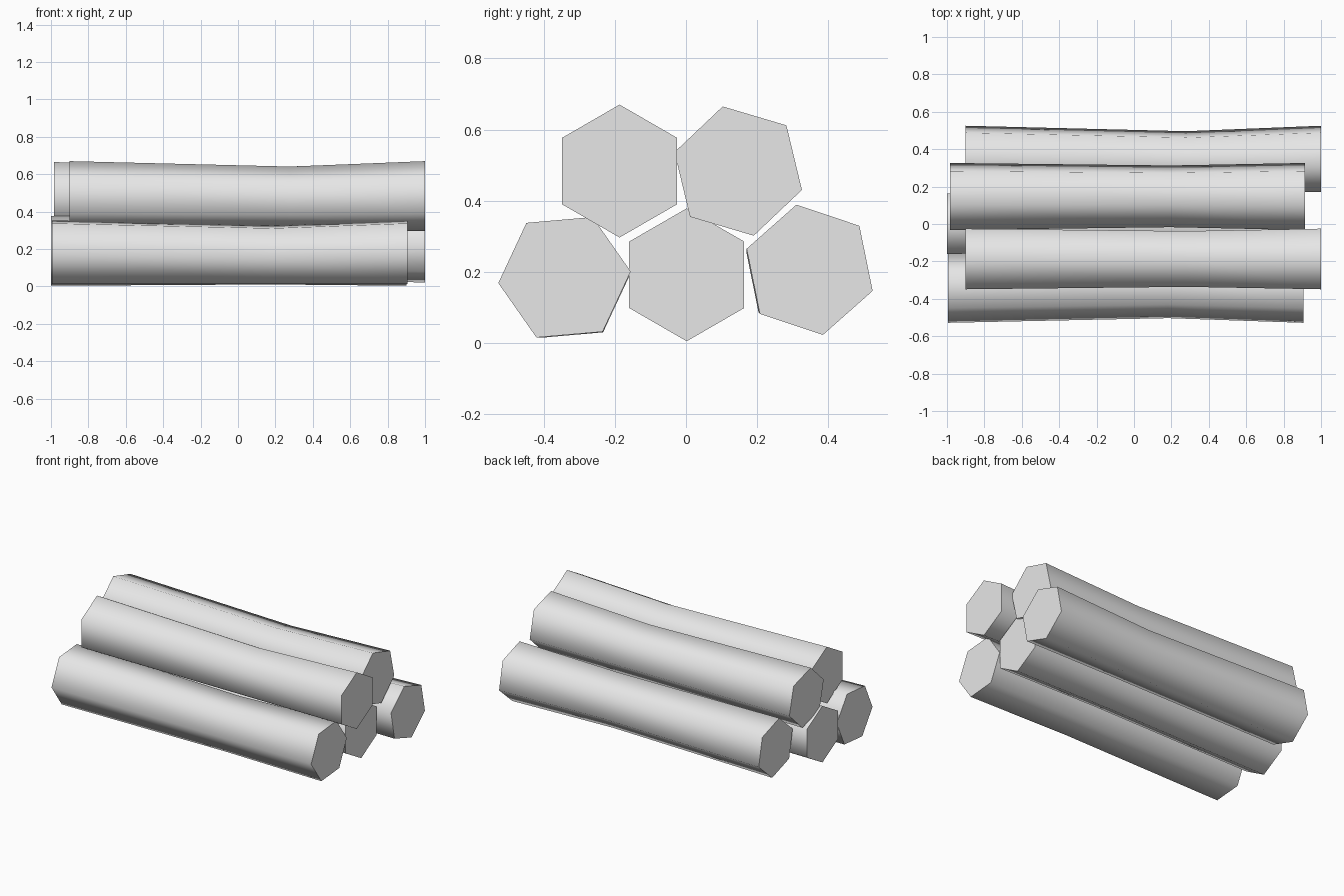
import bpy
import bmesh
from math import cos, sin, radians

cube = bpy.data.objects.get("Cube")
if cube:
    bpy.data.objects.remove(cube, do_unlink=True)

# One plain grey for all the wood
grey = bpy.data.materials.new("light_grey_wood")
grey.use_nodes = True
grey.diffuse_color = (0.8, 0.8, 0.8, 1)
grey.node_tree.nodes["Principled BSDF"].inputs["Base Color"].default_value = (0.8, 0.8, 0.8, 1)

RADIUS = 0.187
LENGTH = 1.9
WAIST_AT = 0.62      # share of the length where the log is thinnest
WAIST_SCALE = 0.92


def make_log(name, start, y, z, turn, dy, dz):
    """Six-sided log along x, with a slightly thinner, offset waist."""
    bm = bmesh.new()
    rings = []
    for t, scale, bend in ((0, 1, 0), (WAIST_AT, WAIST_SCALE, 1), (1, 1, 0)):
        ring = []
        for i in range(6):
            a = radians(turn + 60 * i)
            ring.append(bm.verts.new((start + LENGTH * t,
                                      y + dy * bend + RADIUS * scale * cos(a),
                                      z + dz * bend + RADIUS * scale * sin(a))))
        rings.append(ring)
    # Bark sides
    for r0, r1 in zip(rings, rings[1:]):
        for i in range(6):
            j = (i + 1) % 6
            bm.faces.new((r0[i], r0[j], r1[j], r1[i]))
    # Sawn ends
    bm.faces.new(rings[0])
    bm.faces.new(rings[-1])
    bmesh.ops.recalc_face_normals(bm, faces=bm.faces)
    mesh = bpy.data.meshes.new(name)
    bm.to_mesh(mesh)
    bm.free()
    mesh.materials.append(grey)
    log = bpy.data.objects.new(name, mesh)
    bpy.context.collection.objects.link(log)
    # Round shading on the sides, crisp edge at the ends
    bpy.ops.object.select_all(action='DESELECT')
    log.select_set(True)
    bpy.context.view_layer.objects.active = log
    bpy.ops.object.shade_smooth_by_angle(angle=radians(75))


# Bottom row
make_log("bottom_front_log", -0.995, -0.342, 0.184, 5, 0.01, -0.014)
make_log("bottom_middle_log", -1.0, 0.002, 0.191, 30, 0, -0.008)
make_log("bottom_back_log", -0.9, 0.348, 0.205, -18.5, -0.015, -0.005)
# Top row
make_log("top_front_log", -0.9, -0.187, 0.483, 30, 0, -0.014)
make_log("top_back_log", -0.985, 0.147, 0.483, -16.5, 0.001, -0.012)
